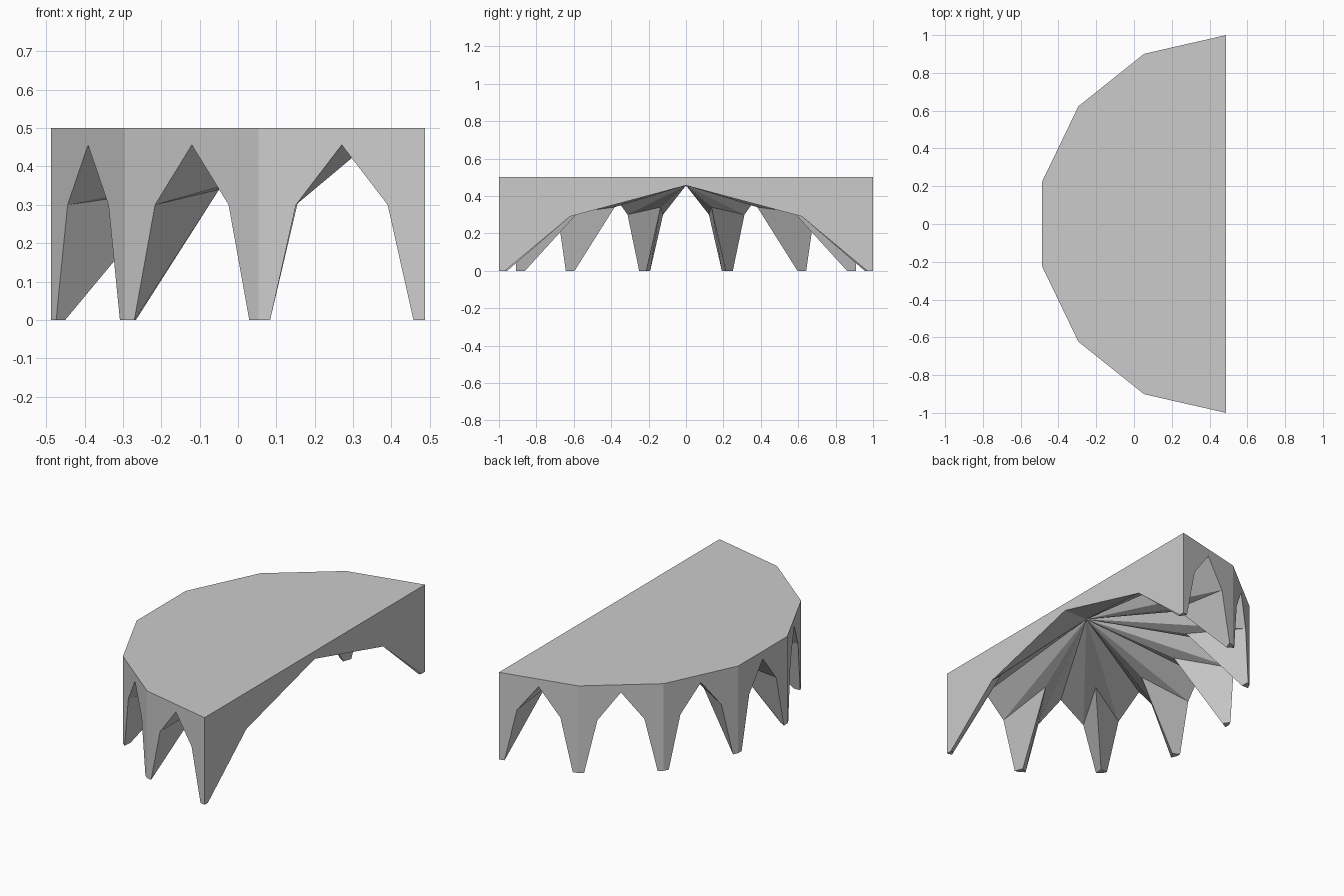
import bpy, bmesh, math
from mathutils import Vector

if "Cube" in bpy.data.objects:
    bpy.data.objects.remove(bpy.data.objects["Cube"])

SIDES = 7
HEIGHT = 0.5
PEAK = 0.456
FOOT_INSET = 0.031
HALF_DEPTH = math.cos(math.pi / (2 * SIDES)) / 2
HUB = Vector((HALF_DEPTH - 0.15, 0, PEAK))

stone = bpy.data.materials.new("plain_grey")
stone.use_nodes = True
grey = (0.6, 0.6, 0.6, 1)
stone.diffuse_color = grey
stone.node_tree.nodes["Principled BSDF"].inputs["Base Color"].default_value = grey

bm = bmesh.new()


def at(p, z):
    return bm.verts.new((p.x, p.y, z))


# Corners of the half-round plan, the last side being the long flat wall
plan = []
for i in range(SIDES + 1):
    a = math.pi / 2 + math.pi * i / SIDES
    plan.append(Vector((HALF_DEPTH + math.cos(a), math.sin(a), 0)))
count = len(plan)
top = [at(p, HEIGHT) for p in plan]
base = [at(p, 0) for p in plan]
hub = at(HUB, PEAK)

# Ribs run from each corner to the hub, with one bend
rib_foot = [at(p.lerp(HUB, 0.045), 0) for p in plan]
rib_bend = [at(p.lerp(HUB, 0.388), 0.34) for p in plan]
bm.faces.new(top)

# Each side is a pointed arch, vaulted back to the hub
feet = []
for i in range(count):
    j = (i + 1) % count
    a, b = plan[i], plan[j]
    mid = (a + b) / 2
    along = (b - a).normalized()
    half = (b - a).length / 2 - FOOT_INSET
    shoulder_z = 0.3 if i < SIDES else 0.29
    foot = [at(mid + along * half * s, 0) for s in (-1, 1)]
    shoulder = [at(mid + along * half * s * 0.64, shoulder_z) for s in (-1, 1)]
    peak = at(mid, PEAK)
    feet.append(foot)
    bm.faces.new((top[i], base[i], foot[0], shoulder[0], peak,
                  shoulder[1], foot[1], base[j], top[j]))
    for k, c in enumerate((i, j)):
        bm.faces.new((foot[k], rib_foot[c], rib_bend[c], shoulder[k]))
        bm.faces.new((shoulder[k], rib_bend[c], hub))
        bm.faces.new((shoulder[k], hub, peak))

# Flat undersides of the legs
for i in range(count):
    bm.faces.new((base[i], feet[i][0], rib_foot[i], feet[i - 1][1]))

bmesh.ops.recalc_face_normals(bm, faces=bm.faces[:])
mesh = bpy.data.meshes.new("vaulted_half_round")
bm.to_mesh(mesh)
bm.free()
mesh.materials.append(stone)
vault = bpy.data.objects.new("vaulted_half_round", mesh)
bpy.context.collection.objects.link(vault)
